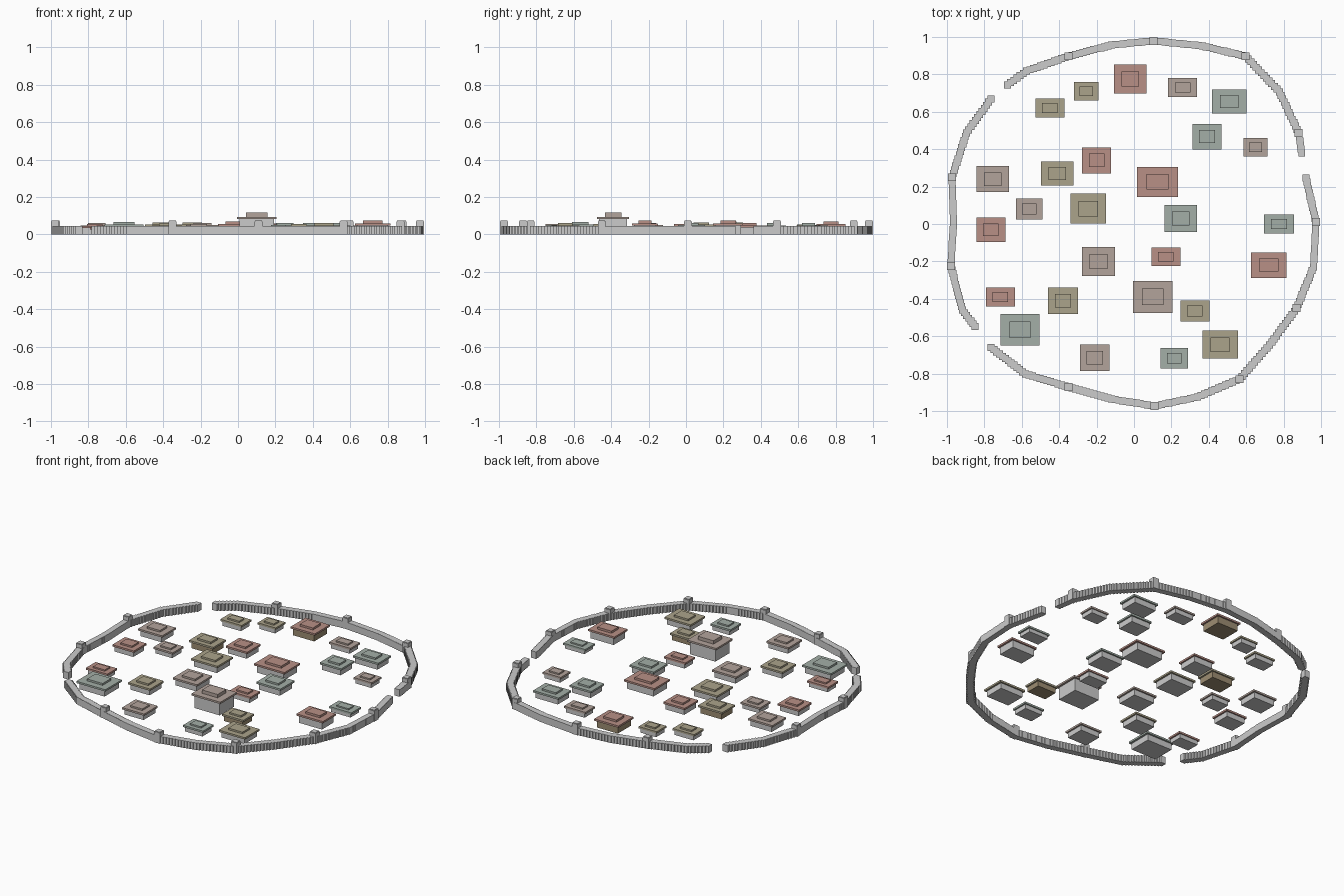
import bpy, bmesh
from mathutils import Vector, Matrix


def material(name, rgb):
    m = bpy.data.materials.new(name)
    m.diffuse_color = (*rgb, 1)
    return m


def add_box(bm, x, y, z0, z1, w, d):
    m = Matrix.Translation((x, y, (z0 + z1) / 2)) @ Matrix.Diagonal((w, d, z1 - z0, 1))
    bmesh.ops.create_cube(bm, size=1, matrix=m)


def finish(bm, name, mat=None):
    me = bpy.data.meshes.new(name)
    bm.to_mesh(me)
    bm.free()
    ob = bpy.data.objects.new(name, me)
    bpy.context.collection.objects.link(ob)
    if mat:
        me.materials.append(mat)
    return ob


# House plots grouped by roof colour: x, y, eave width, eave depth, total height
RED = [(-.02, .775, .175, .155, .07), (-.2, .34, .155, .14, .06), (-.765, -.03, .155, .13, .056),
       (.125, .225, .22, .16, .073), (.72, -.22, .19, .135, .073), (.17, -.175, .155, .10, .052),
       (-.715, -.39, .155, .10, .048)]
BROWN = [(.26, .73, .155, .10, .05), (.65, .41, .13, .10, .048), (-.755, .24, .175, .14, .06),
         (-.56, .08, .14, .11, .05), (-.19, -.2, .175, .155, .062), (.10, -.39, .21, .17, .116),
         (-.21, -.715, .16, .14, .056)]
OLIVE = [(-.45, .62, .155, .10, .052), (-.255, .71, .13, .10, .05), (-.41, .27, .175, .13, .064),
         (-.245, .082, .19, .16, .064), (.325, -.465, .155, .11, .056), (.46, -.645, .19, .15, .06),
         (-.38, -.41, .16, .14, .058)]
GREEN = [(.51, .655, .185, .13, .06), (.39, .467, .155, .135, .06), (.25, .03, .175, .145, .062),
         (.775, 0, .16, .10, .044), (.215, -.717, .145, .11, .05), (-.61, -.565, .21, .17, .065)]
WOODEN = {(-.02, .775), (-.41, .27), (.325, -.465)}

wood = material("timber", (.34, .27, .17))
groups = [("red", RED, (.48, .28, .24)), ("brown", BROWN, (.45, .37, .33)),
          ("olive", OLIVE, (.41, .37, .26)), ("green", GREEN, (.37, .43, .39))]
for colour, plots, rgb in groups:
    mat = material(colour + "_tiles", rgb)
    for i, (x, y, w, d, h) in enumerate(plots, 1):
        cap = h * .19
        eave = .012
        body_top = h - cap - eave
        # walls under a wide eave slab
        bm = bmesh.new()
        add_box(bm, x, y, 0, body_top, w * .87, d * .87)
        finish(bm, f"{colour}_house_walls_{i}", wood if (x, y) in WOODEN else None)
        # two-step roof
        bm = bmesh.new()
        add_box(bm, x, y, body_top, h - cap, w, d)
        add_box(bm, x, y, h - cap, h, w * .54, d * .52)
        finish(bm, f"{colour}_house_roof_{i}", mat)

# City wall: three runs of closely spaced blocks, separated by gates
NORTH = [(-.677, .743), (-.575, .818), (-.35, .897), (-.12, .957), (.105, .979), (.366, .952),
         (.597, .897), (.778, .706), (.88, .487), (.897, .38)]
SOUTH = [(.92, .245), (.973, .01), (.96, -.23), (.869, -.45), (.725, -.647), (.565, -.83),
         (.34, -.925), (.11, -.973), (-.12, -.936), (-.35, -.872), (-.58, -.802), (-.765, -.66)]
WEST = [(-.85, -.548), (-.917, -.46), (-.979, -.226), (-.965, .01), (-.973, .25), (-.896, .487),
        (-.765, .668)]
for name, path in [("north", NORTH), ("south", SOUTH), ("west", WEST)]:
    bm = bmesh.new()
    for a, b in zip(path, path[1:]):
        a, b = Vector(a), Vector(b)
        n = max(1, round((b - a).length / .02))
        for k in range(n + (b == Vector(path[-1]))):
            p = a.lerp(b, k / n)
            add_box(bm, p.x, p.y, 0, .046, .037, .037)
    finish(bm, name + "_city_wall")

# Watchtowers on the wall
towers = [NORTH[i] for i in (2, 4, 6, 8)] + [SOUTH[i] for i in (1, 3, 5, 7, 9)] + [WEST[i] for i in (2, 4)]
for i, (x, y) in enumerate(towers, 1):
    bm = bmesh.new()
    add_box(bm, x, y, 0, .07, .042, .042)
    add_box(bm, x, y, .07, .074, .036, .036)
    finish(bm, f"watchtower_{i}")
